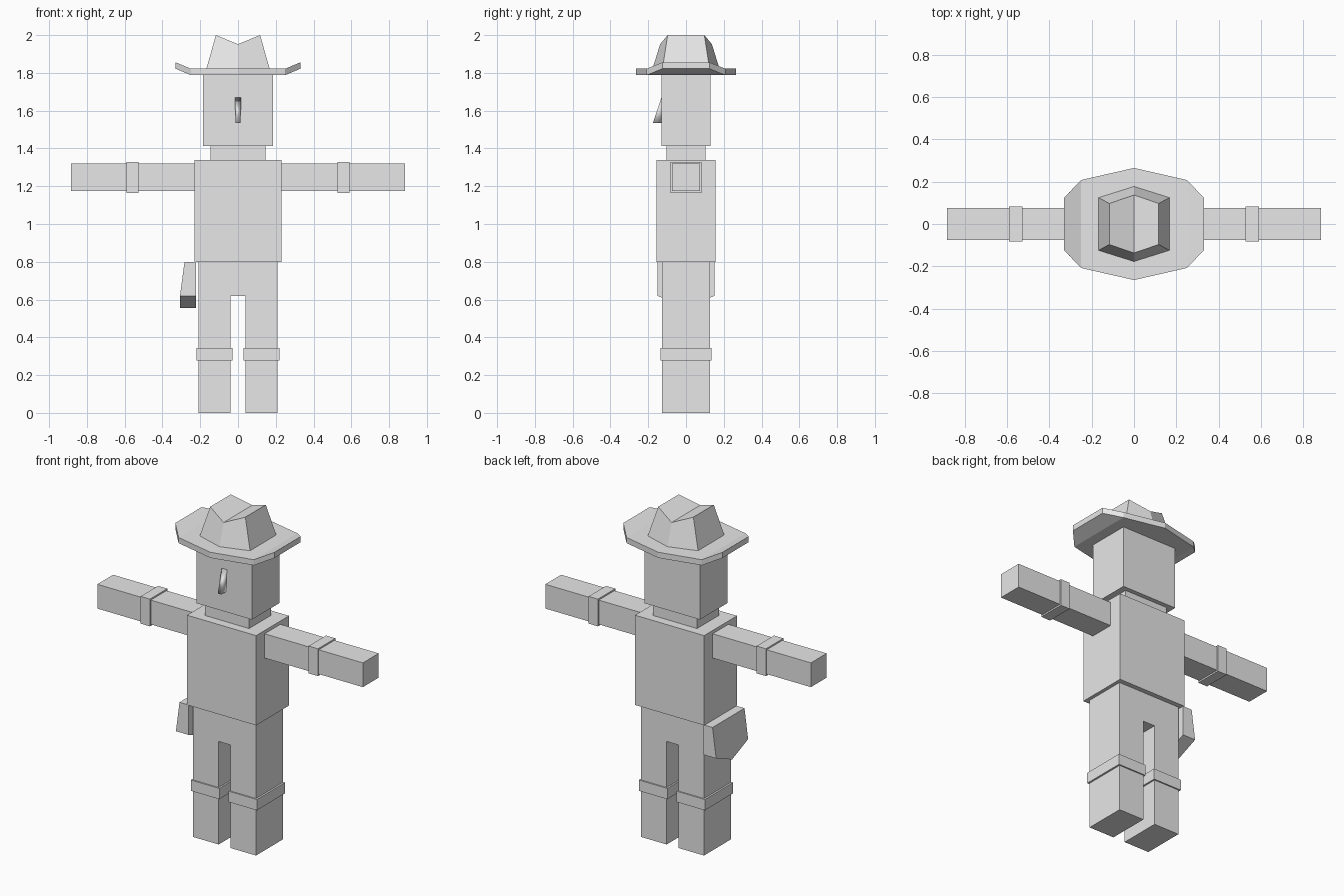
import bpy
import bmesh

if "Cube" in bpy.data.objects:
    bpy.data.objects.remove(bpy.data.objects["Cube"])

grey = bpy.data.materials.new("plain_grey")
grey.diffuse_color = (0.8, 0.8, 0.8, 1.0)
grey.use_nodes = True
grey.node_tree.nodes["Principled BSDF"].inputs["Base Color"].default_value = grey.diffuse_color


def loft(name, ring_a, ring_b, caps=None, smooth=False):
    """Join two matching rings with side quads and close both ends."""
    bm = bmesh.new()
    a = [bm.verts.new(p) for p in ring_a]
    b = [bm.verts.new(p) for p in ring_b]
    n = len(a)
    for i in range(n):
        j = (i + 1) % n
        bm.faces.new((a[i], a[j], b[j], b[i]))
    for cap in caps or [range(n)]:
        bm.faces.new([a[i] for i in reversed(cap)])
        bm.faces.new([b[i] for i in cap])
    bmesh.ops.recalc_face_normals(bm, faces=bm.faces)
    for f in bm.faces:
        f.smooth = smooth
    mesh = bpy.data.meshes.new(name)
    bm.to_mesh(mesh)
    bm.free()
    mesh.materials.append(grey)
    obj = bpy.data.objects.new(name, mesh)
    bpy.context.collection.objects.link(obj)
    return obj


def box(name, x0, x1, y, z0, z1):
    """Box that is symmetric front to back."""
    ring = [(x0, -y), (x1, -y), (x1, y), (x0, y)]
    return loft(name, [(*p, z0) for p in ring], [(*p, z1) for p in ring])


# Body
box("head", -0.184, 0.184, 0.13, 1.414, 1.79)
box("neck", -0.146, 0.146, 0.103, 1.34, 1.414)
box("torso", -0.23, 0.23, 0.156, 0.80, 1.34)

# Trousers: one U-shaped profile pushed front to back
half = [(0.04, 0.62), (0.04, 0), (0.209, 0), (0.209, 0.80)]
u_shape = half + [(-x, z) for x, z in reversed(half)]
loft("trousers", [(x, -0.127, z) for x, z in u_shape],
     [(x, 0.127, z) for x, z in u_shape])

# Arms, arm bands and knee bands on both sides
for side, s in (("left", 1), ("right", -1)):
    box(side + "_arm", *sorted((0.23 * s, 0.884 * s)), 0.075, 1.174, 1.32)
    box(side + "_arm_band", *sorted((0.528 * s, 0.59 * s)), 0.083, 1.165, 1.329)
    box(side + "_knee_band", *sorted((0.03 * s, 0.22 * s)), 0.135, 0.278, 0.343)

# Nose: wedge growing out of the face towards the tip
loft("nose",
     [(-0.017, -0.13, 1.67), (-0.012, -0.175, 1.536), (-0.012, -0.13, 1.536)],
     [(0.017, -0.13, 1.67), (0.012, -0.175, 1.536), (0.012, -0.13, 1.536)],
     smooth=True)

# Holster: five-sided pouch, pointed below and flaring outward
pouch = [(-0.152, 0.80), (-0.152, 0.62), (0, 0.556), (0.152, 0.62), (0.152, 0.80)]
outer_x = [-0.283, -0.307, -0.307, -0.307, -0.283]
loft("holster", [(-0.222, y, z) for y, z in pouch],
     [(x, y, z) for x, (y, z) in zip(outer_x, pouch)])

# Hat brim: flat middle with turned-up sides
quarter = [(0, 0.265), (0.25, 0.208), (0.33, 0.125)]
right = quarter + [(x, -y) for x, y in reversed(quarter)]
brim = right + [(-x, y) for x, y in reversed(right[1:-1])]


def brim_z(x):
    return 1.822 if abs(x) > 0.3 else 1.788


loft("hat_brim", [(x, y, brim_z(x)) for x, y in brim],
     [(x, y, brim_z(x) + 0.034) for x, y in brim],
     caps=[(0, 1, 4, 5, 6, 9), (1, 2, 3, 4), (6, 7, 8, 9)])

# Hat crown: tapered six-sided block with a crease along the middle
base = [(0, 0.178), (0.168, 0.125), (0.168, -0.125),
        (0, -0.178), (-0.168, -0.125), (-0.168, 0.125)]
top = [(0, 0.137), (0.117, 0.097), (0.117, -0.097),
       (0, -0.137), (-0.117, -0.097), (-0.117, 0.097)]
loft("hat_crown", [(x, y, 1.82) for x, y in base],
     [(x, y, 2.0 if x else 1.952) for x, y in top],
     caps=[(0, 1, 2, 3), (3, 4, 5, 0)])
